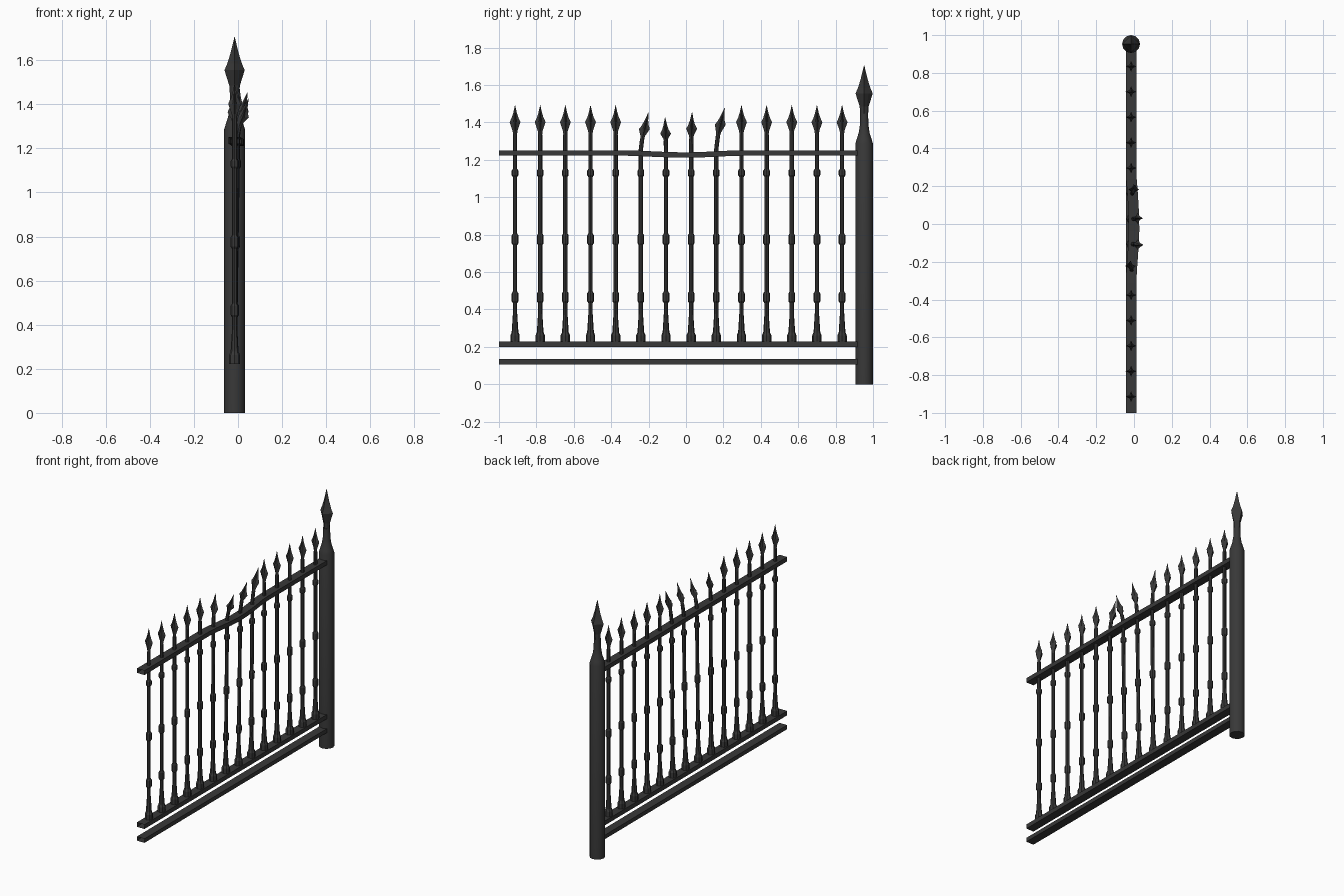
import bpy, bmesh, math

if "Cube" in bpy.data.objects:
    bpy.data.objects.remove(bpy.data.objects["Cube"])

CX = -0.0155   # fence centre line
iron = bpy.data.materials.new("dark iron")
iron.diffuse_color = (0.04, 0.04, 0.04, 1)
iron.use_nodes = True
iron.node_tree.nodes["Principled BSDF"].inputs["Base Color"].default_value = iron.diffuse_color


def finish(bm, name, smooth=None):
    bmesh.ops.remove_doubles(bm, verts=bm.verts, dist=1e-5)
    bmesh.ops.recalc_face_normals(bm, faces=bm.faces)
    me = bpy.data.meshes.new(name)
    bm.to_mesh(me)
    bm.free()
    me.materials.append(iron)
    ob = bpy.data.objects.new(name, me)
    bpy.context.collection.objects.link(ob)
    if smooth:
        bpy.context.view_layer.objects.active = ob
        ob.select_set(True)
        bpy.ops.object.shade_smooth_by_angle(angle=math.radians(smooth))
        ob.select_set(False)
    return ob


def lathe(name, profile, x, y, sides=8, bend=None, smooth=None):
    """profile rows: (z, radius, star) - star scales every second vertex"""
    bm = bmesh.new()
    rings = []
    for z, r, star in profile:
        ring = []
        for i in range(sides):
            a = 2 * math.pi * i / sides
            rr = r * (star if i % 2 else 1)
            p = (x + rr * math.cos(a), y + rr * math.sin(a), z)
            ring.append(bm.verts.new(bend(p) if bend else p))
        rings.append(ring)
    for a, b in zip(rings, rings[1:]):
        for i in range(sides):
            j = (i + 1) % sides
            bm.faces.new((a[i], a[j], b[j], b[i]))
    bm.faces.new(rings[0][::-1])
    bm.faces.new(rings[-1])
    return finish(bm, name, smooth)


def dent(y):
    """bell-shaped damage in the middle of the top rail"""
    return max(0.0, 1 - (abs(y + 0.01) / 0.27) ** 1.5)


# end post with its spear finial
lathe("end_post", [(0, .0475, 1), (1.285, .0475, 1), (1.31, .040, 1), (1.345, .029, 1),
                   (1.385, .023, 1), (1.45, .021, 1)], CX, 0.9525, 12, smooth=35)
lathe("post_finial", [(1.44, .021, .95), (1.485, .024, .85), (1.555, .046, .72),
                      (1.585, .033, .7), (1.63, .019, .7), (1.705, .0008, 1)], CX, 0.9525)

# rails: open-ended box tubes, the top one dented
for name, z0, z1, bent in (("bottom_rail", .107, .134, 0), ("lower_rail", .199, .228, 0),
                           ("top_rail", 1.222, 1.251, 1)):
    bm = bmesh.new()
    prev = None
    for k in range(29 if bent else 2):
        y = -1 + 1.925 * k / (28 if bent else 1)
        d = dent(y) * bent
        ring = [bm.verts.new((CX + sx * .028 + .016 * d, y, z - .011 * d))
                for sx, z in ((-1, z0), (1, z0), (1, z1), (-1, z1))]
        if prev:
            for i in range(4):
                j = (i + 1) % 4
                bm.faces.new((prev[i], prev[j], ring[j], ring[i]))
        prev = ring
    finish(bm, name)

# pickets: turned balusters with collars and four-winged spear heads
R = .0115
shaft = [(.222, .025, 1), (.262, .025, 1), (.278, .018, 1), (.38, R, 1)]
for zc, h in ((.465, .031), (.775, .031), (1.13, .022)):
    shaft += [(zc - h, R, 1), (zc - h + .01, .018, 1), (zc + h - .01, .018, 1), (zc + h, R, 1)]
shaft += [(1.26, R, 1), (1.335, R, 1)]
head = [(1.33, .010, 1), (1.355, .013, .7), (1.402, .029, .42), (1.425, .018, .42),
        (1.45, .010, .5), (1.492, .0006, 1)]

# tip offsets (x, y, z) of the damaged pickets
damage = {5: (-.012, .04, -.04), 6: (.052, -.005, -.065),
          7: (.045, .005, -.038), 8: (.015, .045, -.015)}
for n in range(14):
    y0 = -0.914 + 0.1345 * n
    off = damage.get(n, (0, 0, 0))

    def bend(p):
        x, y, z = p
        x += .014 * dent(y0) * max(0, min(1, (z - .3) / .93))
        t = max(0, (z - 1.25) / .242)
        t2 = t ** 1.6
        return (x + off[0] * t2, y + off[1] * t2, z + off[2] * min(1, t * 1.5))

    lathe(f"picket_{n + 1}", shaft, CX, y0, 8, bend)
    lathe(f"spear_head_{n + 1}", head, CX, y0, 8, bend)
